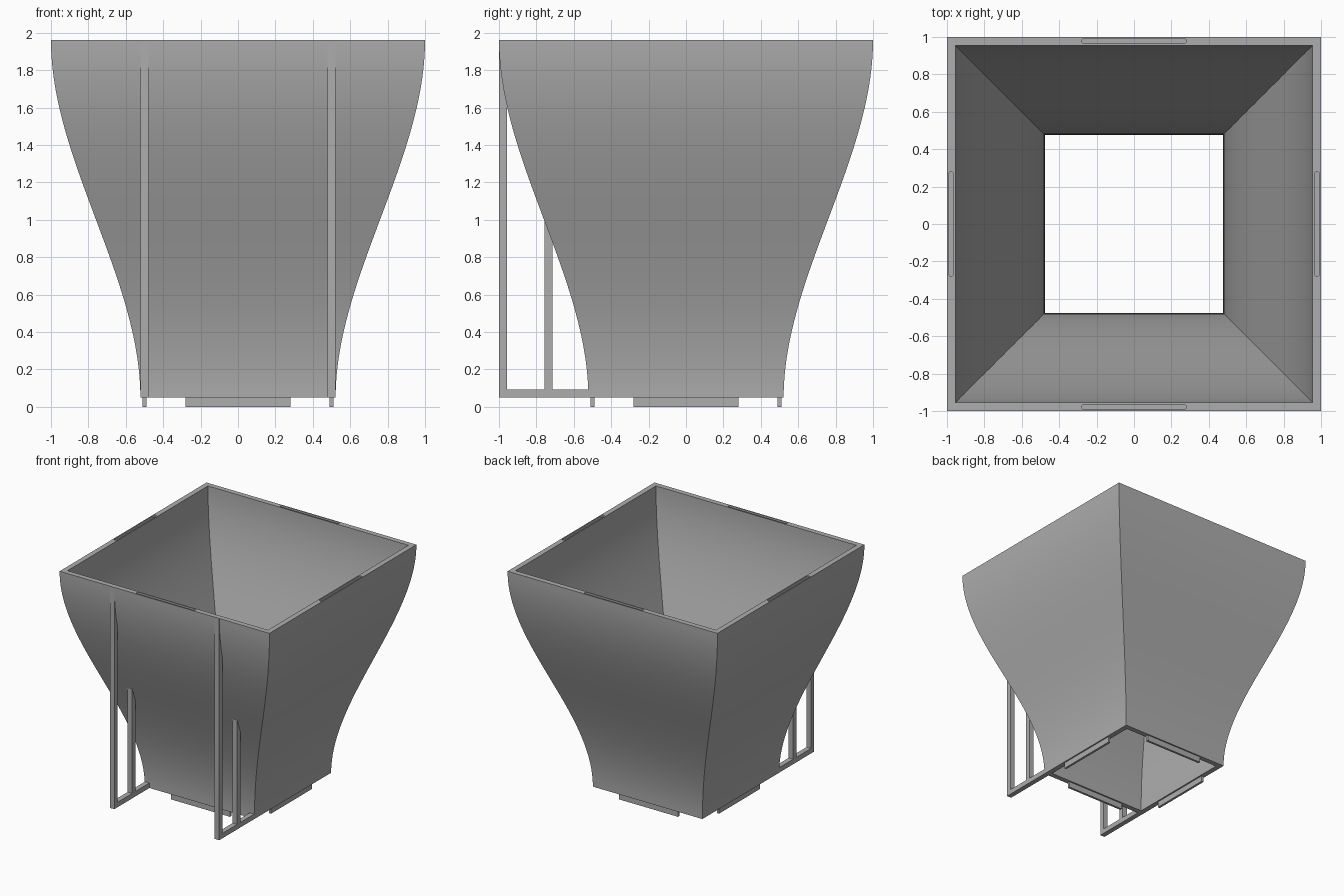
import bpy, bmesh, math
from mathutils import Matrix, Vector

if "Cube" in bpy.data.objects:
    bpy.data.objects.remove(bpy.data.objects["Cube"], do_unlink=True)

BASE, TOP = 0.05, 1.96        # height of the shell's lower and upper rims
LOW, HIGH = 0.522, 1.0        # outer half-widths at those rims
WALL, BAR = 0.045, 0.043
STEPS = 48

grey = bpy.data.materials.new("plain_grey")
grey.use_nodes = True
COLOUR = (0.42, 0.42, 0.42, 1)
grey.diffuse_color = COLOUR
grey.node_tree.nodes["Principled BSDF"].inputs["Base Color"].default_value = COLOUR


def finish(name, bm):
    bmesh.ops.recalc_face_normals(bm, faces=bm.faces)
    mesh = bpy.data.meshes.new(name)
    bm.to_mesh(mesh)
    bm.free()
    mesh.materials.append(grey)
    obj = bpy.data.objects.new(name, mesh)
    bpy.context.collection.objects.link(obj)
    return obj


def box(name, low, high):
    low, high = Vector(low), Vector(high)
    bm = bmesh.new()
    bmesh.ops.create_cube(bm, size=1, matrix=Matrix.Translation((low + high) / 2)
                          @ Matrix.Diagonal((*(high - low), 1)))
    return finish(name, bm)


# Flared square shell: rings go up the outside and down the inside
def ring(bm, t, inset):
    half = LOW + (HIGH - LOW) * t * t * (3 - 2 * t) - inset
    z = BASE + (TOP - BASE) * t
    return [bm.verts.new((sx * half, sy * half, z))
            for sx, sy in ((-1, -1), (1, -1), (1, 1), (-1, 1))]


bm = bmesh.new()
rings = [ring(bm, i / STEPS, 0) for i in range(STEPS + 1)]
rings += [ring(bm, i / STEPS, WALL) for i in reversed(range(STEPS + 1))]
for a, b in zip(rings, rings[1:] + rings[:1]):
    for k in range(4):
        n = (k + 1) % 4
        bm.faces.new((a[k], a[n], b[n], b[k]))
shell = finish("hopper_shell", bm)

# Round-ended slots sunk into the four sides of the upper rim
bm = bmesh.new()
radius, reach, depth = 0.0135, 0.28, 0.05
for side in range(4):
    turn = Matrix.Rotation(side * math.pi / 2, 4, "Z")
    outline = []
    for i in range(18):
        end = 1 if i < 9 else -1
        angle = -math.pi / 2 + math.pi * (i if i < 9 else i - 1) / 8
        outline.append(bm.verts.new(turn @ Vector((
            end * (reach - radius) + radius * math.cos(angle),
            0.978 + radius * math.sin(angle), TOP - depth))))
    floor = bm.faces.new(outline)
    top = bmesh.ops.extrude_face_region(bm, geom=[floor])["geom"]
    bmesh.ops.translate(bm, vec=(0, 0, 2 * depth),
                        verts=[v for v in top if isinstance(v, bmesh.types.BMVert)])
cutter = finish("slot_cutter", bm)
cutter.hide_render = True

cut = shell.modifiers.new("rim_slots", "BOOLEAN")
cut.operation = "DIFFERENCE"
cut.solver = "EXACT"
cut.object = cutter
bpy.ops.object.select_all(action="DESELECT")
shell.select_set(True)
bpy.context.view_layer.objects.active = shell
bpy.ops.object.modifier_apply(modifier=cut.name)
bpy.data.objects.remove(cutter, do_unlink=True)
bpy.ops.object.shade_smooth_by_angle(angle=math.radians(30))

# Thin tabs under the lower rim, matching the slots
for name, turned in (("front_tab", 0), ("right_tab", 1), ("back_tab", 2), ("left_tab", 3)):
    tab = box(name, (-0.28, -0.51, 0), (0.28, -0.49, BASE + 0.02))
    tab.rotation_euler.z = -turned * math.pi / 2

# Front stand on each side: foot rail, tall outer post, short inner post
for side, x in (("left", 0.5), ("right", -0.5)):
    x0, x1 = x - BAR / 2, x + BAR / 2
    box(side + "_foot_rail", (x0, -1, BASE), (x1, -0.49, 0.093))
    box(side + "_outer_post", (x0, -1, BASE), (x1, -1 + BAR, TOP - 0.002))
    box(side + "_inner_post", (x0, -0.757, BASE), (x1, -0.757 + BAR, 0.99))
